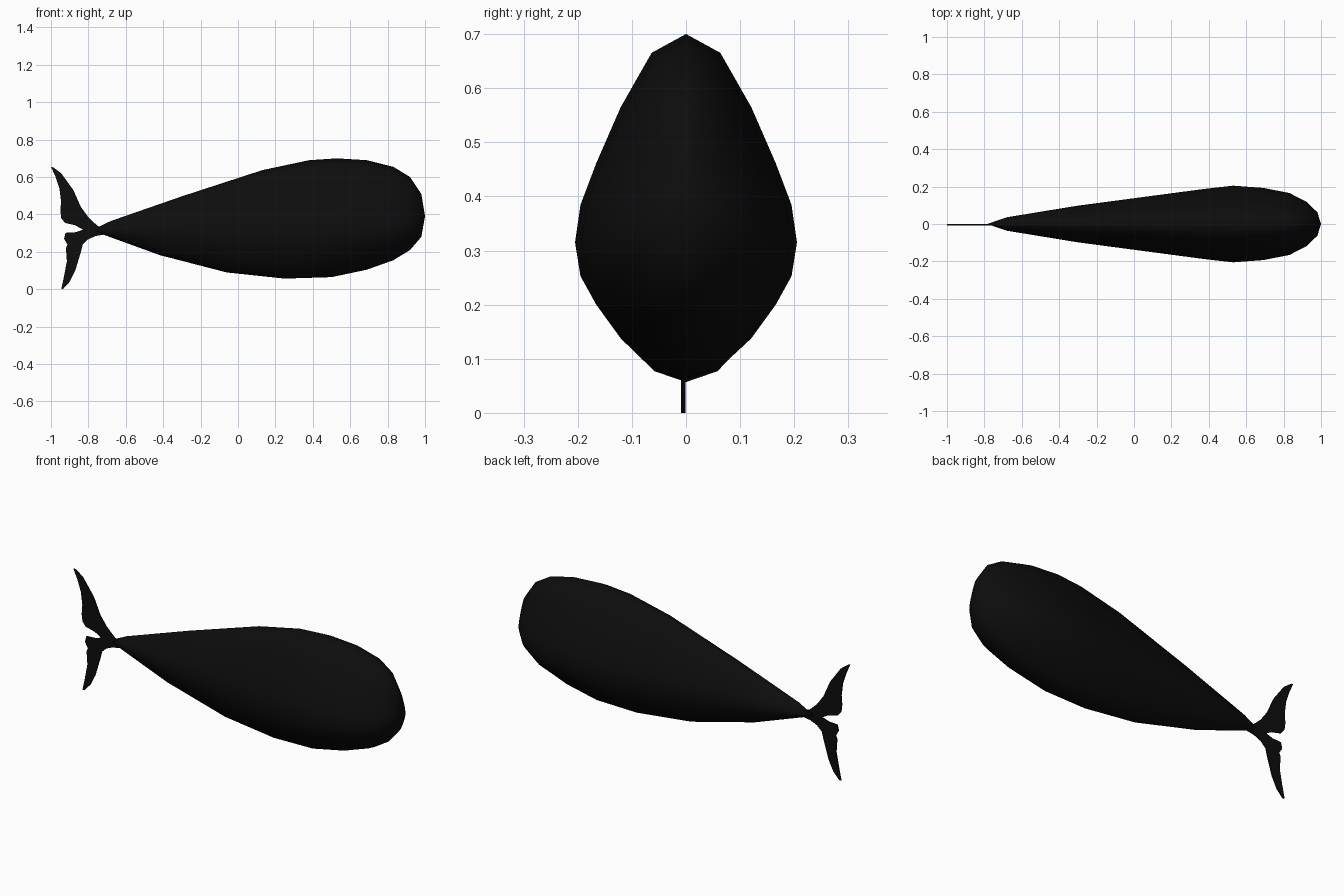
import bpy, bmesh, math

if "Cube" in bpy.data.objects:
    bpy.data.objects.remove(bpy.data.objects["Cube"])

black = bpy.data.materials.new("matte black")
black.diffuse_color = (0.004, 0.004, 0.004, 1)
black.use_nodes = True
black.node_tree.nodes["Principled BSDF"].inputs["Base Color"].default_value = black.diffuse_color


def finish(bm, name, smooth):
    bmesh.ops.recalc_face_normals(bm, faces=bm.faces)
    me = bpy.data.meshes.new(name)
    bm.to_mesh(me)
    bm.free()
    me.materials.append(black)
    for p in me.polygons:
        p.use_smooth = smooth
    ob = bpy.data.objects.new(name, me)
    bpy.context.collection.objects.link(ob)
    return ob


# Body: 20-sided keeled cross-sections lofted from tail tip to nose
# each ring: back x, back z, widest z, half width, belly x, belly z
rings = [(-.68, .365, .32, .036, -.70, .285), (-.30, .497, .32, .098, -.42, .183),
         (.13, .637, .318, .155, -.06, .09), (.38, .69, .316, .188, .25, .057),
         (.53, .70, .315, .205, .50, .065), (.69, .69, .32, .193, .69, .105),
         (.83, .655, .325, .166, .83, .155), (.92, .60, .335, .12, .92, .21),
         (.98, .51, .36, .063, .98, .28)]
upper = [1, .91, .65, .38, .18, 0]     # height factors every 18 degrees
lower = [1, .923, .71, .46, .25, 0]

bm = bmesh.new()
loops = []
for xt, zt, zm, w, xb, zb in rings:
    loop = []
    for i in range(20):
        y = w * math.sin(math.radians(18 * i))
        j = min(i, 20 - i)
        if j <= 5:
            x, z = xt, zm + (zt - zm) * upper[j]
        else:
            f = lower[10 - j]
            x, z = xt + (xb - xt) * f, zm + (zb - zm) * f
        loop.append(bm.verts.new((x, y, z)))
    loops.append(loop)
for a, b in zip(loops, loops[1:]):
    for i in range(20):
        k = (i + 1) % 20
        bm.faces.new((a[i], a[k], b[k], b[i]))
for loop, tip in ((loops[0], (-.785, 0, .315)), (loops[-1], (1.0, 0, .39))):
    v = bm.verts.new(tip)
    for i in range(20):
        bm.faces.new((loop[i], loop[(i + 1) % 20], v))
finish(bm, "body", True)

# Tail fin: thin flat plate with two curved lobes
outline = [(-1.0, .655), (-.985, .65), (-.945, .62), (-.88, .53), (-.84, .44),
           (-.80, .385), (-.75, .338), (-.70, .325), (-.70, .295), (-.76, .285),
           (-.80, .268), (-.83, .24), (-.84, .20), (-.87, .10), (-.90, .04),
           (-.935, .002), (-.945, 0), (-.93, .07), (-.915, .15), (-.92, .22),
           (-.912, .24), (-.93, .27), (-.922, .302), (-.87, .305), (-.828, .318),
           (-.87, .342), (-.925, .355), (-.945, .38), (-.95, .42), (-.946, .47),
           (-.955, .54), (-.975, .60)]
bm = bmesh.new()
face = bm.faces.new([bm.verts.new((x, -.009, z)) for x, z in outline])
ext = bmesh.ops.extrude_face_region(bm, geom=[face])
bmesh.ops.translate(bm, vec=(0, .008, 0),
                    verts=[g for g in ext["geom"] if isinstance(g, bmesh.types.BMVert)])
finish(bm, "tail_fin", False)
